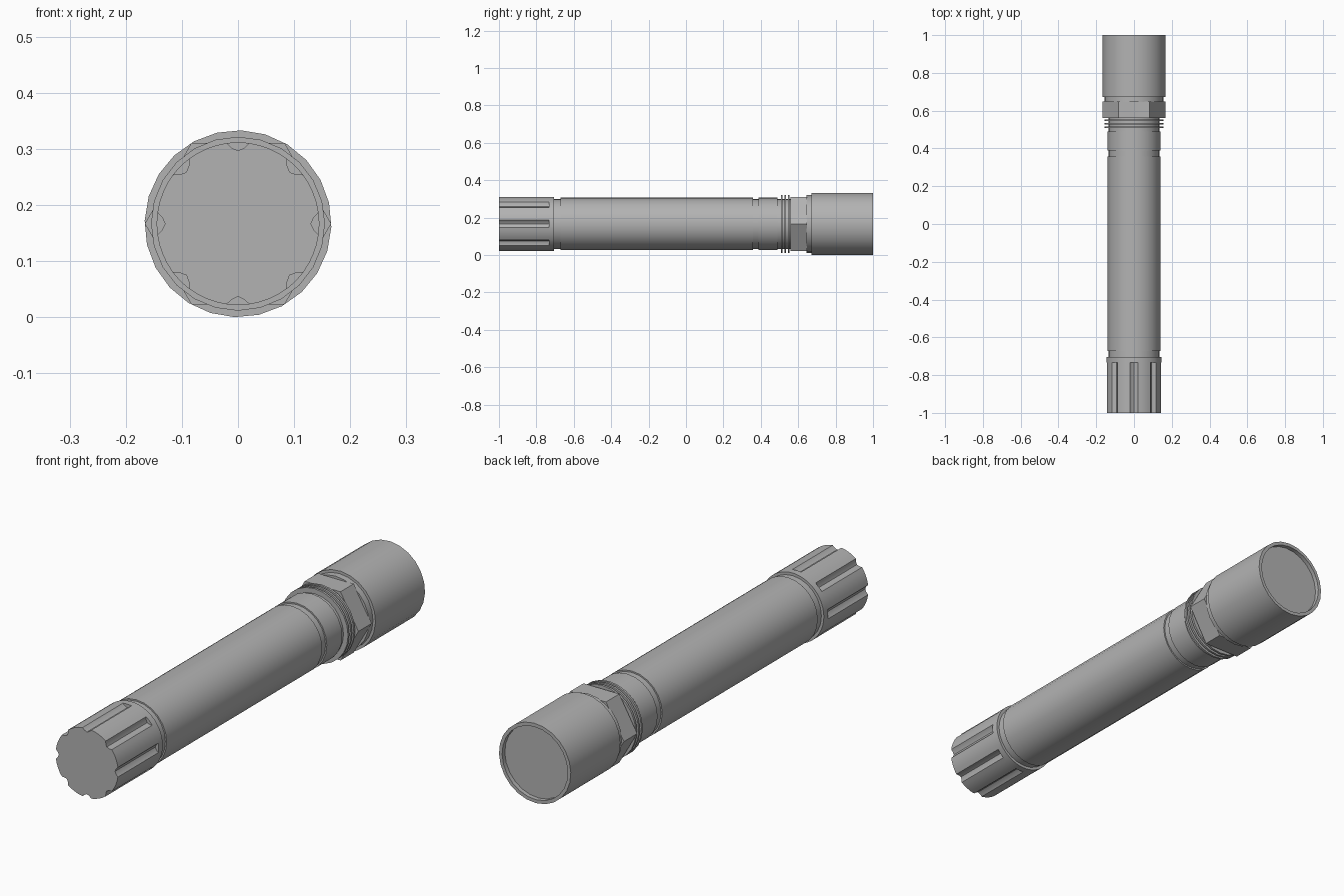
import bpy, bmesh
from math import sin, cos, radians, pi

AXIS_Z = 0.1665

cube = bpy.data.objects.get("Cube")
if cube:
    bpy.data.objects.remove(cube, do_unlink=True)

metal = bpy.data.materials.new("grey metal")
metal.use_nodes = True
grey = (0.45, 0.45, 0.45, 1)
metal.diffuse_color = grey
metal.node_tree.nodes["Principled BSDF"].inputs["Base Color"].default_value = grey


def finish(name, bm):
    bmesh.ops.recalc_face_normals(bm, faces=bm.faces)
    mesh = bpy.data.meshes.new(name)
    bm.to_mesh(mesh)
    bm.free()
    mesh.materials.append(metal)
    obj = bpy.data.objects.new(name, mesh)
    obj.location.z = AXIS_Z
    bpy.context.collection.objects.link(obj)
    bpy.ops.object.select_all(action='DESELECT')
    obj.select_set(True)
    bpy.context.view_layer.objects.active = obj
    bpy.ops.object.shade_smooth_by_angle(angle=radians(32))
    return obj


def loft(name, sections):
    """Skin (y, outline) sections, where an outline is a list of (angle, radius)."""
    bm = bmesh.new()
    rings = [[bm.verts.new((r * sin(a), y, r * cos(a))) for a, r in outline]
             for y, outline in sections]
    for low, high in zip(rings, rings[1:]):
        for i in range(len(low)):
            bm.faces.new((low[i - 1], low[i], high[i], high[i - 1]))
    bm.faces.new(rings[0])
    bm.faces.new(rings[-1])
    return finish(name, bm)


def lathe(name, profile, sides=24, turn=0.0):
    def ring(r):
        return [(turn + 2 * pi * i / sides, r) for i in range(sides)]
    return loft(name, [(y, ring(r)) for y, r in profile])


# Tail cap: fluted grip with eight grooves, closed by a plain rim
notch = [(-8, .145), (-5, .136), (0, .130), (5, .136), (8, .145),
         (15, .145), (22.5, .145), (30, .145)]
fluted = [(radians(45 * k + a), r) for k in range(8) for a, r in notch]
plain = [(a, .145) for a, r in fluted]
loft("tail_cap_grip", [(-1, fluted), (-.733, fluted)])
loft("tail_cap_rim", [(-.733, plain), (-.705, plain)])

# Barrel with shallow necks at both ends and a front sleeve
lathe("barrel", [(-.71, .134), (-.672, .134), (-.672, .140), (.357, .140),
                 (.357, .134), (.388, .134), (.388, .140), (.49, .140),
                 (.49, .134), (.56, .134)])

# Cooling fins
for i in range(3):
    y = .507 + .019 * i
    lathe(f"cooling_fin_{i + 1}", [(y, .155), (y + .009, .155)])

# Hexagonal nut with corners to the sides, then the collar
lathe("hex_nut", [(.56, .166), (.648, .166)], sides=6, turn=pi / 6)
lathe("collar", [(.645, .155), (.675, .155)])

# Head with a recessed lens face
lathe("head", [(.672, .1665), (1, .1665), (1, .152), (.982, .152)], turn=radians(2))
